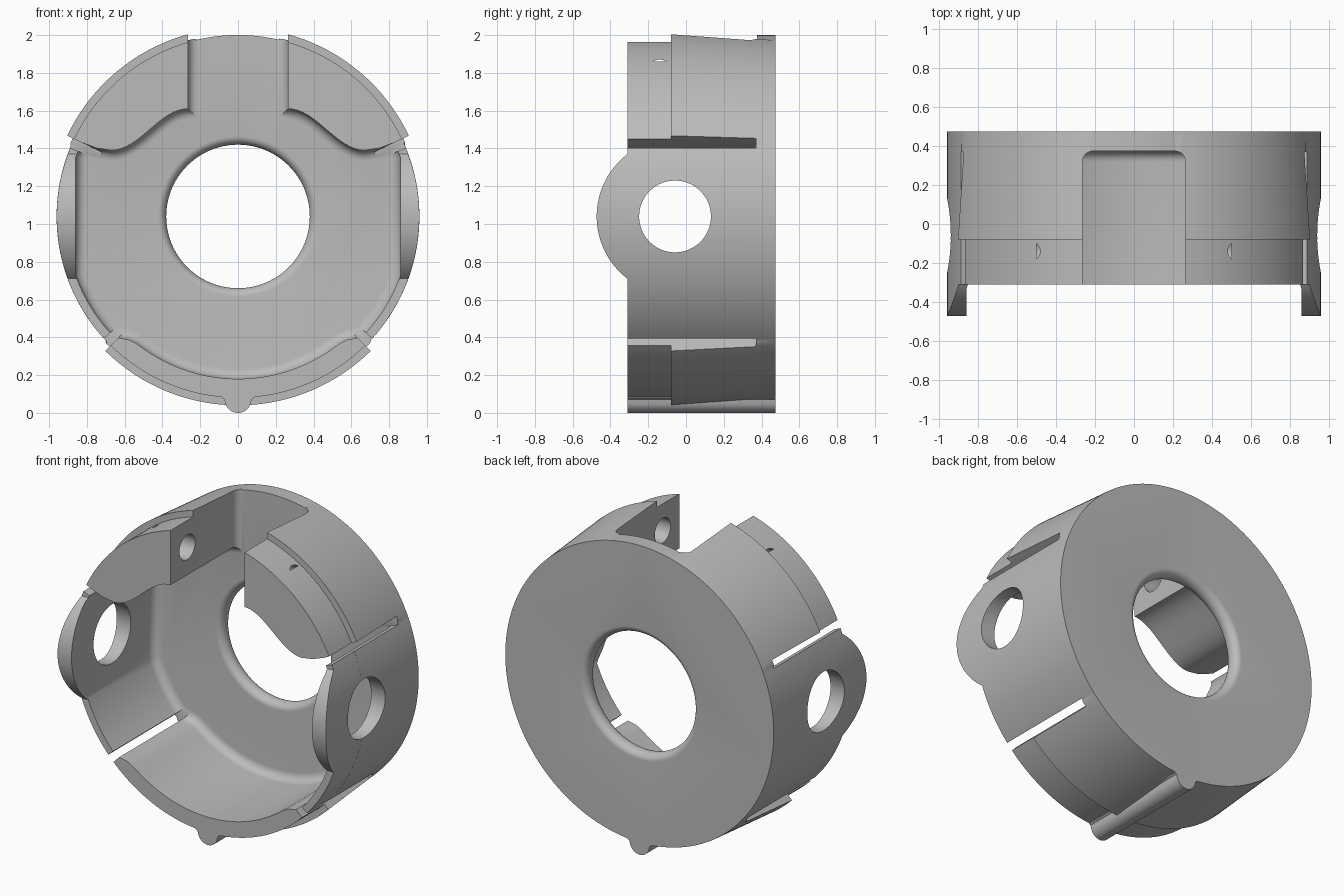
import bpy, bmesh
from math import sin, cos, pi, radians, sqrt, asin, degrees
from mathutils import Vector

if "Cube" in bpy.data.objects:
    bpy.data.objects.remove(bpy.data.objects["Cube"])

CZ = 1.04            # height of the ring axis
R = 0.96             # outer radius
FRONT, FLOOR, BACK = -0.31, 0.375, 0.475

grey = bpy.data.materials.new("plain_grey")
grey.use_nodes = True
grey.diffuse_color = (0.5, 0.5, 0.5, 1)
grey.node_tree.nodes["Principled BSDF"].inputs["Base Color"].default_value = (0.5, 0.5, 0.5, 1)


def loft(name, rings):
    """Closed solid skinned through rings of equal length."""
    bm = bmesh.new()
    rows = [[bm.verts.new(p) for p in ring] for ring in rings]
    n = len(rows[0])
    for a, b in zip(rows, rows[1:]):
        for i in range(n):
            j = (i + 1) % n
            bm.faces.new((a[i], a[j], b[j], b[i]))
    bm.faces.new(rows[0])
    bm.faces.new(rows[-1][::-1])
    bmesh.ops.recalc_face_normals(bm, faces=bm.faces)
    mesh = bpy.data.meshes.new(name)
    bm.to_mesh(mesh)
    bm.free()
    obj = bpy.data.objects.new(name, mesh)
    bpy.context.collection.objects.link(obj)
    mesh.materials.append(grey)
    return obj


def along_y(pts, y):
    return [(x, y, z) for x, z in pts]


def along_x(pts, x):
    return [(x, y, z) for y, z in pts]


def polar(r, deg):
    return (r * cos(radians(deg)), CZ + r * sin(radians(deg)))


def circle(r, u, v, n=96):
    return [(u + r * cos(2 * pi * i / n), v + r * sin(2 * pi * i / n)) for i in range(n)]


def arc(r, a0, a1, n):
    return [polar(r, a0 + (a1 - a0) * i / n) for i in range(n + 1)]


def inset(pts, d):
    """Move a clockwise outline inward by d with mitred corners."""
    out = []
    for i, p in enumerate(pts):
        p = Vector(p)
        e0 = (p - Vector(pts[i - 1])).normalized()
        e1 = (Vector(pts[(i + 1) % len(pts)]) - p).normalized()
        n0, n1 = Vector((e0.y, -e0.x)), Vector((e1.y, -e1.x))
        m = n0 + n1
        out.append(tuple(p + m * (d / (1 + n0.dot(n1)))))
    return out


def cut(target, tool):
    mod = target.modifiers.new("cut", 'BOOLEAN')
    mod.operation, mod.solver, mod.object = 'DIFFERENCE', 'EXACT', tool
    tool.hide_render = True
    bpy.context.view_layer.objects.active = target
    bpy.ops.object.modifier_apply(modifier=mod.name)
    bpy.data.objects.remove(tool)


# Outer drum, with tapered snap clips raised over three sectors
def bulge(deg):
    side = deg if deg <= 90 else 180 - deg
    return 23.5 < side < 76.5 or side < -43.5


def drum_ring(y, plain, clip):
    return along_y([polar(clip if bulge(d) else plain, d) for d in range(-90, 270)], y)


body = loft("ring_housing", [
    drum_ring(-0.5, R, R), drum_ring(-0.08, R, R), drum_ring(-0.08, R + 0.0005, 1.0),
    drum_ring(0.455, R + 0.0003, R + 0.002), drum_ring(BACK, R, R)])

# Trim the front, leaving two round ears
EAR_Y, EAR_R = -0.058, 0.415
half = degrees(asin(sqrt(EAR_R ** 2 - (FRONT - EAR_Y) ** 2) / EAR_R))
ear = [(EAR_Y - EAR_R * cos(radians(half * t / 24)), CZ + EAR_R * sin(radians(half * t / 24)))
       for t in range(-24, 25)]
trim = [(-0.8, -0.3), (FRONT, -0.3)] + ear + [(FRONT, 2.3), (-0.8, 2.3)]
cut(body, loft("front_trim", [along_x(trim, -1.5), along_x(trim, 1.5)]))

# Cavity outline: notch, wavy block underside, side wall with flat, lower clip
S0, S1 = 0.265, 0.67
wave = [(S0 + (S1 - S0) * i / 16, 1.50 + 0.11 * cos(pi * i / 16)) for i in range(17)]
FLAT = 0.86
fa = degrees(asin(sqrt(0.915 ** 2 - FLAT ** 2) / 0.915))
right = [(S0, 2.3)] + wave + [(0.75, 1.402), polar(0.915, 25.3)]
right += [polar(0.915, fa)] + arc(0.915, -fa, -44, 10)
right += [(0.61, 0.393), (0.573, 0.386), (0.538, 0.367)]
right += arc(0.86, -54.8, -90, 20)
outline = right + [(-x, z) for x, z in right[-2::-1]]
FILLET = 0.055
rings = [along_y(outline, -0.8)]
for i in range(7):
    a = pi / 2 * i / 6
    rings.append(along_y(inset(outline, FILLET * (1 - cos(a))), FLOOR - FILLET * (1 - sin(a))))
cut(body, loft("cavity", rings))

# Narrow slots that free the clips
for lo, hi, r in ((22.2, 25.3, 0.8), (-45.4, -42.3, 0.86)):
    quad = [polar(r, lo), polar(1.2, lo), polar(1.2, hi), polar(r, hi)]
    for s in (1, -1):
        q = [(s * x, z) for x, z in quad]
        cut(body, loft("slot", [along_y(q, -0.8), along_y(q, 0.37)]))

# Ear holes and blind holes in the upper blocks
for r, y, z, reach in ((0.19, EAR_Y, CZ, 1.3), (0.08, -0.14, 1.79, 0.5)):
    c = circle(r, y, z)
    cut(body, loft("side_hole", [along_x(c, -reach), along_x(c, reach)]))

# Central opening with a rounded lip on both faces
mid, depth, lip = (FLOOR + BACK) / 2, (BACK - FLOOR) / 2, 0.045
rings = [along_y(circle(0.38 + lip, 0, CZ), FLOOR - 0.1)]
for i in range(-8, 9):
    a = pi / 2 * i / 8
    rings.append(along_y(circle(0.38 + lip * (1 - cos(a)), 0, CZ), mid + depth * sin(a)))
rings.append(along_y(circle(0.38 + lip, 0, CZ), BACK + 0.1))
cut(body, loft("opening", rings))

# Locating rib under the ring
rib_half = [(0.085, 0.12), (0.085, 0.08), (0.073, 0.072)]
rib_half += [(0.07 * cos(t * pi / 20), 0.07 - 0.07 * sin(t * pi / 20)) for t in range(1, 11)]
rib_pts = rib_half + [(-x, z) for x, z in rib_half[-2::-1]]
rib = loft("locating_rib", [along_y(rib_pts, FRONT), along_y(rib_pts, BACK)])

for obj in (body, rib):
    bpy.ops.object.select_all(action='DESELECT')
    obj.select_set(True)
    bpy.context.view_layer.objects.active = obj
    bpy.ops.object.shade_smooth_by_angle(angle=radians(28))
